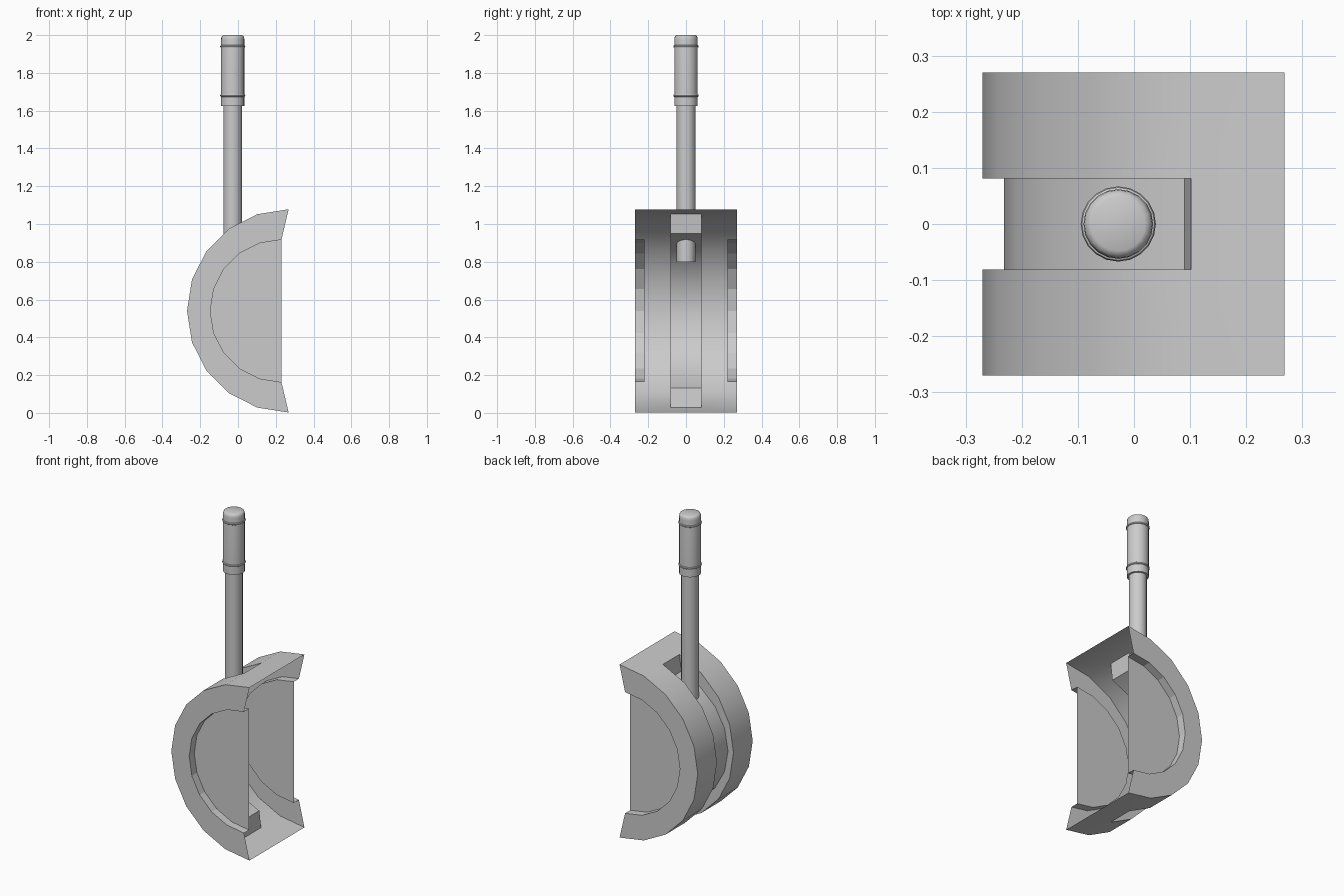
import bpy, bmesh
from math import sin, cos, pi, radians

if "Cube" in bpy.data.objects:
    bpy.data.objects.remove(bpy.data.objects["Cube"])

HALF_Y, PLATE_Y, SLOT_Y = 0.27, 0.22, 0.081
MID_Z = 0.54


def arc(cx, r):
    # half circle opening towards +x, ten segments, top to bottom
    return [(cx - r * sin(pi * i / 10), MID_Z + r * cos(pi * i / 10)) for i in range(11)]


def finish(bm, name):
    bmesh.ops.remove_doubles(bm, verts=bm.verts, dist=0.0002)
    bmesh.ops.recalc_face_normals(bm, faces=bm.faces)
    mesh = bpy.data.meshes.new(name)
    bm.to_mesh(mesh)
    bm.free()
    ob = bpy.data.objects.new(name, mesh)
    bpy.context.collection.objects.link(ob)
    return ob


def strip(bm, a, ya, b, yb, smooth=False):
    # quads between two matching xz outlines
    va = [bm.verts.new((x, ya, z)) for x, z in a]
    vb = [bm.verts.new((x, yb, z)) for x, z in b]
    for i in range(len(a) - 1):
        f = bm.faces.new((va[i], va[i + 1], vb[i + 1], vb[i]))
        f.smooth = smooth


def lathe(name, profile, x, sides):
    # closed solid of revolution from (radius, z) pairs
    bm = bmesh.new()
    rings = [[bm.verts.new((x + r * cos(2 * pi * k / sides), r * sin(2 * pi * k / sides), z))
              for k in range(sides)] for r, z in profile]
    for lo, hi in zip(rings, rings[1:]):
        for k in range(sides):
            n = (k + 1) % sides
            bm.faces.new((lo[k], lo[n], hi[n], hi[k]))
    bm.faces.new(rings[0][::-1])
    bm.faces.new(rings[-1])
    ob = finish(bm, name)
    bpy.ops.object.select_all(action='DESELECT')
    ob.select_set(True)
    bpy.context.view_layer.objects.active = ob
    bpy.ops.object.shade_smooth_by_angle(angle=radians(35))
    return ob


# Half-drum housing: thin shell, open on the +x side
outer = arc(0.268, 0.538)
inner = arc(0.23, 0.377)
slot = outer[1:10]
floor = [(-0.232 + 0.866 * (x + 0.27), MID_Z + 0.8 * (z - MID_Z)) for x, z in slot]

bm = bmesh.new()
for s in (-1, 1):
    strip(bm, outer, s * HALF_Y, outer, s * SLOT_Y, True)   # curved band
    strip(bm, outer, s * HALF_Y, inner, s * HALF_Y)         # side rim
    strip(bm, inner, s * HALF_Y, inner, s * PLATE_Y)        # recess wall
    bm.faces.new([bm.verts.new((x, s * PLATE_Y, z)) for x, z in inner])  # side plate
    strip(bm, slot, s * SLOT_Y, floor, s * SLOT_Y)          # slot side wall
strip(bm, floor, -SLOT_Y, floor, SLOT_Y, True)              # slot floor
for pair in (outer[:2], outer[-2:]):                        # band beyond slot ends
    strip(bm, pair, -SLOT_Y, pair, SLOT_Y, True)
for i in (0, -1):                                           # slot end walls
    ends = [slot[i], floor[i]]
    strip(bm, ends, -SLOT_Y, ends, SLOT_Y)
housing = finish(bm, "housing")
for e in housing.data.edges:
    e.use_edge_sharp = False
bm = bmesh.new()
bm.from_mesh(housing.data)
for e in bm.edges:
    if len(e.link_faces) == 2 and e.calc_face_angle(0) > radians(35):
        e.smooth = False
bm.to_mesh(housing.data)
bm.free()

# Lever rod passing through the slot floor
lathe("lever_rod", [(0.05, 0.80), (0.05, 1.64)], -0.028, 20)

# Grip with rounded top
lathe("lever_grip", [(0.062, 1.625), (0.062, 1.975), (0.0605, 1.988), (0.056, 1.996), (0.048, 2.0)],
      -0.028, 20)

# Raised rings near both ends of the grip
for name, z in (("lower_grip_ring", 1.68), ("upper_grip_ring", 1.94)):
    lathe(name, [(0.060, z - 0.008), (0.065, z - 0.005), (0.067, z), (0.065, z + 0.005), (0.060, z + 0.008)],
          -0.028, 20)
